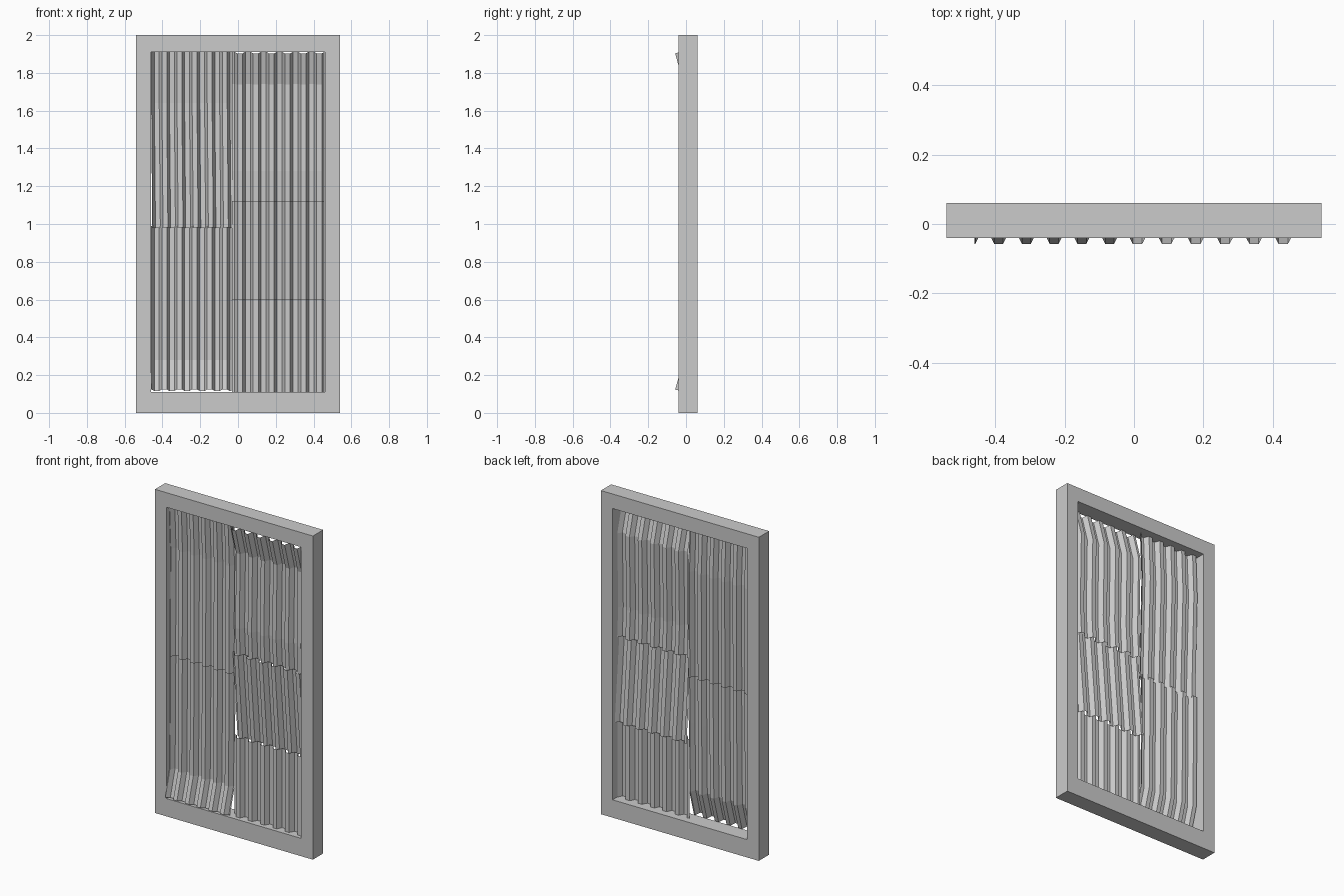
import bpy
import bmesh
from mathutils import Vector

cube = bpy.data.objects.get("Cube")
if cube:
    bpy.data.objects.remove(cube, do_unlink=True)

grey = bpy.data.materials.new("plain grey")
grey.use_nodes = True
GREY = (0.6, 0.6, 0.6, 1)
grey.diffuse_color = GREY
grey.node_tree.nodes["Principled BSDF"].inputs["Base Color"].default_value = GREY


def finish(bm, name):
    mesh = bpy.data.meshes.new(name)
    bm.to_mesh(mesh)
    bm.free()
    mesh.materials.append(grey)
    obj = bpy.data.objects.new(name, mesh)
    bpy.context.collection.objects.link(obj)
    return obj


# Rectangular frame: one mitred ring of quads, closed front to back
def frame():
    bm = bmesh.new()
    outer = [(-0.54, 0), (0.54, 0), (0.54, 2), (-0.54, 2)]
    inner = [(-0.46, 0.11), (0.46, 0.11), (0.46, 1.91), (-0.46, 1.91)]
    loops = [[bm.verts.new((x, y, z)) for x, z in ring]
             for ring, y in ((outer, -0.04), (inner, -0.04), (inner, 0.06), (outer, 0.06))]
    for k in range(4):
        a, b = loops[k], loops[(k + 1) % 4]
        for i in range(4):
            j = (i + 1) % 4
            bm.faces.new((a[i], a[j], b[j], b[i]))
    bmesh.ops.recalc_face_normals(bm, faces=bm.faces)
    finish(bm, "frame")


# Trapezoid corrugation: list of (x, depth), with ridges pointing to the front
def corrugation(x0, x1, pitch, first_ridge, depth=0.03):
    h = depth / 2
    shape = [(-0.34, h), (-0.16, -h), (0.16, -h), (0.34, h)]
    pts = [(first_ridge + (k + f) * pitch, d) for k in range(-1, 8) for f, d in shape]

    def cut(x):
        for (xa, da), (xb, db) in zip(pts, pts[1:]):
            if xa <= x <= xb:
                return (x, da + (db - da) * (x - xa) / (xb - xa))

    return [cut(x0)] + [p for p in pts if x0 < p[0] < x1] + [cut(x1)]


# Sheet swept along a bent side path of (z, y, sideways shift), top to bottom
def sheet(name, section, path):
    bm = bmesh.new()
    rows = []
    for i, (z, y, shift) in enumerate(path):
        za, ya, _ = path[max(i - 1, 0)]
        zb, yb, _ = path[min(i + 1, len(path) - 1)]
        along = Vector((0, yb - ya, zb - za)).normalized()
        normal = Vector((0, -along.z, along.y))
        rows.append([bm.verts.new(Vector((x + shift, y, z)) + normal * d)
                     for x, d in section])
    for a, b in zip(rows, rows[1:]):
        for i in range(len(section) - 1):
            bm.faces.new((a[i], b[i], b[i + 1], a[i + 1]))
    finish(bm, name)


frame()

# Two sheets on the right side of the model
narrow = corrugation(-0.46, -0.035, 0.08, -0.39)
sheet("upper_right_sheet", narrow, [(1.91, 0.0, 0), (1.64, 0.012, 0), (0.98, 0.0, 0.006)])
sheet("lower_right_sheet", narrow, [(0.99, 0.01, 0), (0.7, 0.008, 0), (0.28, 0.003, 0), (0.12, -0.043, 0)])

# Three sheets on the left side of the model
wide = corrugation(-0.033, 0.458, 0.084, 0.01)
sheet("upper_left_sheet", wide, [(1.907, -0.043, 0), (1.74, 0.003, 0), (1.28, -0.006, 0), (1.1, 0.004, 0)])
sheet("middle_left_sheet", wide, [(1.12, -0.018, 0), (0.58, 0.028, 0)])
sheet("lower_left_sheet", wide, [(0.6, 0.0, 0), (0.11, 0.0, 0)])
